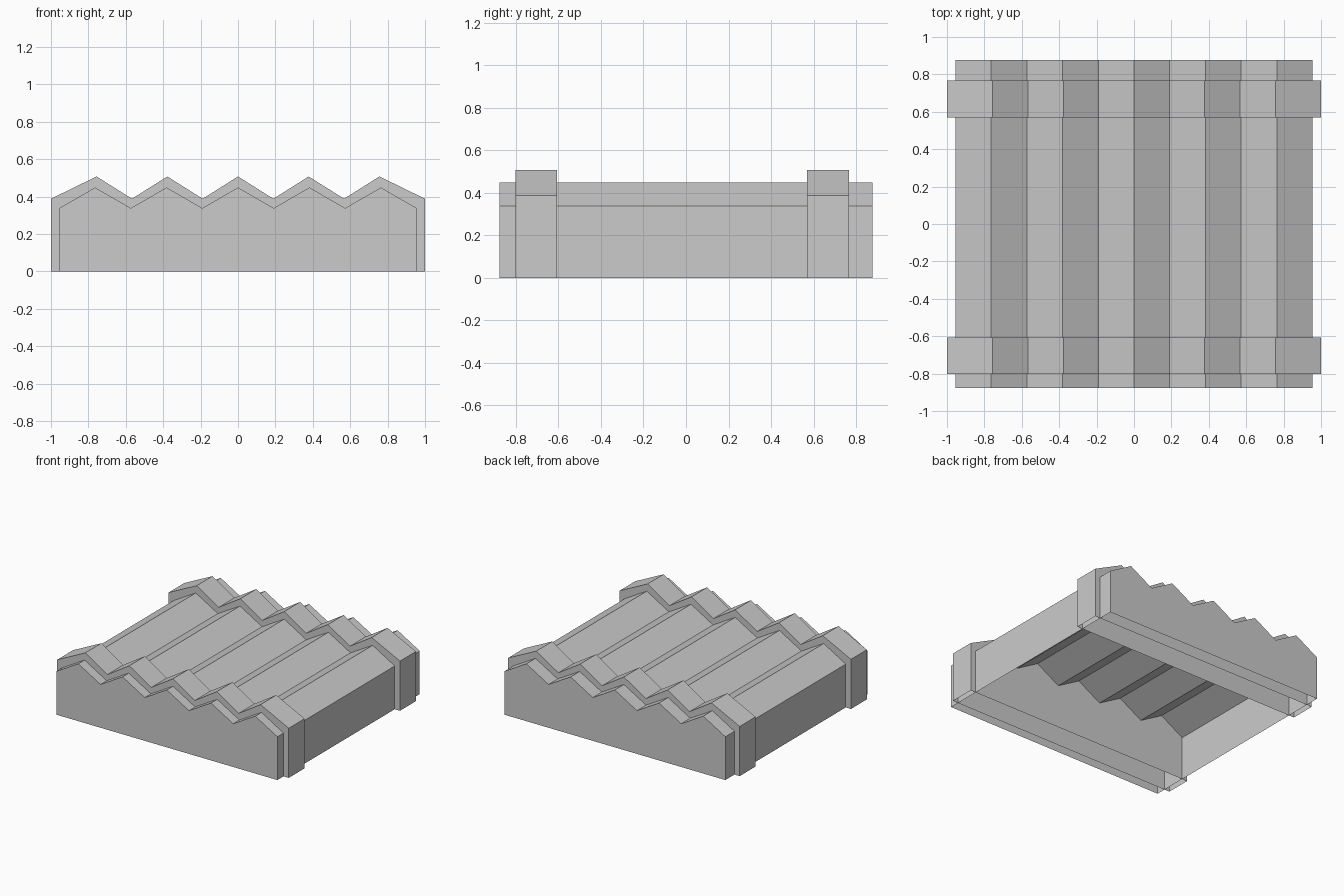
import bpy

if "Cube" in bpy.data.objects:
    bpy.data.objects.remove(bpy.data.objects["Cube"])


def ridge_profile(half_width, peak_step, low, high):
    """Zigzag outline with five peaks, from left foot to right foot."""
    pts = [(-half_width, 0), (-half_width, low)]
    for i in range(-2, 3):
        pts.append((i * peak_step, high))
        if i < 2:
            pts.append(((i + 0.5) * peak_step, low))
    return pts + [(half_width, low), (half_width, 0)]


def open_prism(name, profile, y0, y1):
    """Extrude a profile along y, capped at both ends and open underneath."""
    n = len(profile)
    verts = [(x, y, z) for y in (y0, y1) for x, z in profile]
    faces = [(i, i + n, i + n + 1, i + 1) for i in range(n - 1)]
    faces += [tuple(range(n)), tuple(reversed(range(n, 2 * n)))]
    mesh = bpy.data.meshes.new(name)
    mesh.from_pydata(verts, [], faces)
    mesh.update()
    obj = bpy.data.objects.new(name, mesh)
    bpy.context.collection.objects.link(obj)
    return obj


# Main building shell with the sawtooth roof
open_prism("sawtooth_hall", ridge_profile(0.955, 0.382, 0.338, 0.448), -0.878, 0.878)

# Raised bands wrapping the hall near each end
band = ridge_profile(1.0, 0.378, 0.388, 0.507)
for name, y0, y1 in (("front_band", -0.802, -0.607), ("back_band", 0.57, 0.766)):
    open_prism(name, band, y0, y1)
